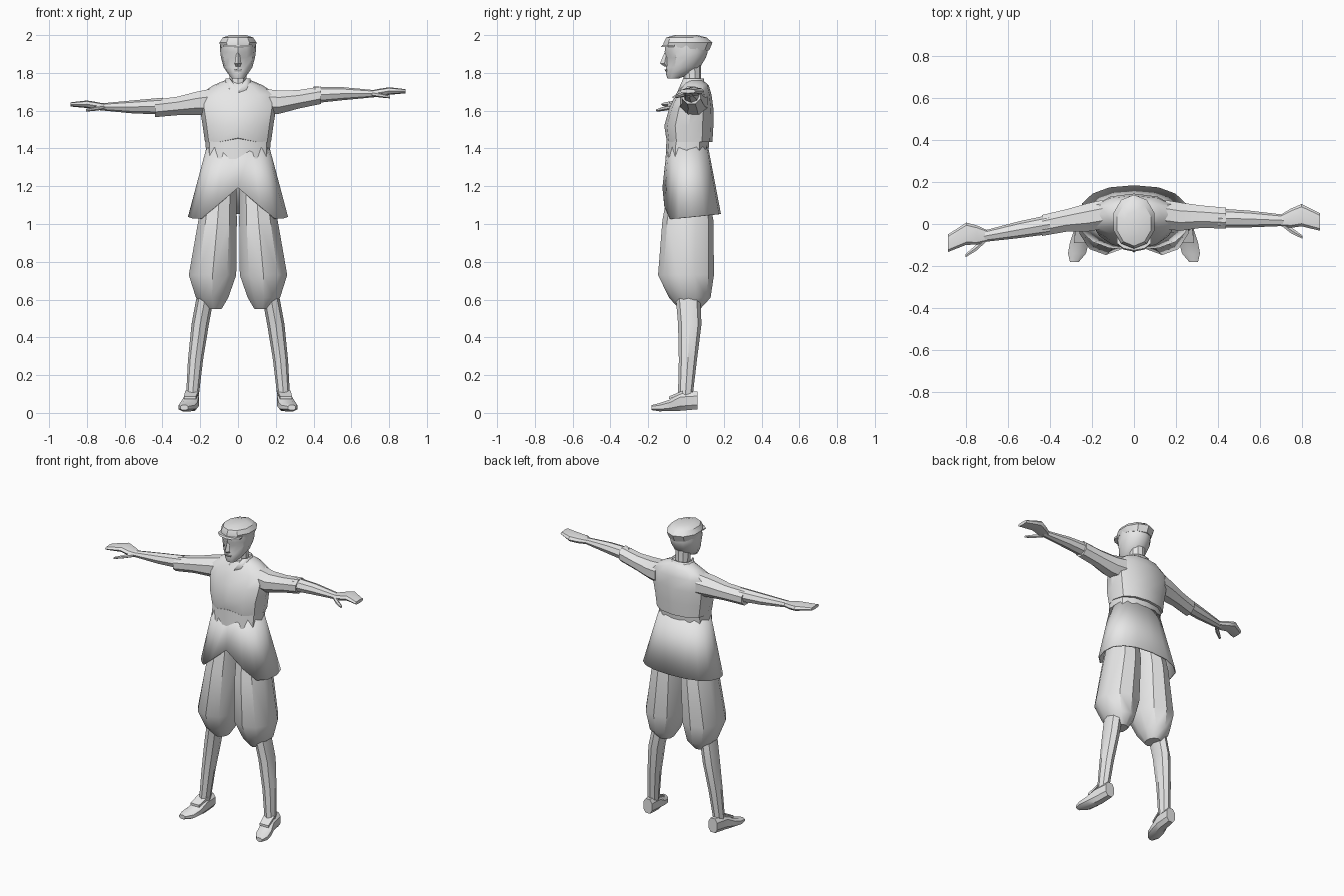
import bpy
import bmesh
import math
from mathutils import Vector

if "Cube" in bpy.data.objects:
    bpy.data.objects.remove(bpy.data.objects["Cube"], do_unlink=True)

GREY = (0.8, 0.8, 0.8, 1)
grey = bpy.data.materials.new("plain grey")
grey.use_nodes = True
grey.diffuse_color = GREY
grey.node_tree.nodes["Principled BSDF"].inputs["Base Color"].default_value = GREY


def spread(value, power):
    """Superellipse term: a power below one squares the outline."""
    return math.copysign(abs(value) ** power, value)


def loft(name, rings, axis="Z", sides=12, power=1.0, turn=0.0, caps=True,
         tweak=None, side=1, smooth=35):
    """Skin rings (x, y, z, radius, radius) stacked along an axis."""
    bm = bmesh.new()
    loops = []
    for x, y, z, ru, rv in rings:
        loop = []
        for i in range(sides):
            angle = math.tau * (i + turn) / sides - math.pi / 2
            u = ru * spread(math.cos(angle), power)
            v = rv * spread(math.sin(angle), power)
            offset = {"X": (0, u, v), "Y": (u, 0, v), "Z": (u, v, 0)}[axis]
            co = Vector((x, y, z)) + Vector(offset)
            if tweak:
                tweak(co)
            co.x *= side
            loop.append(bm.verts.new(co))
        loops.append(loop)
    for low, high in zip(loops, loops[1:]):
        for i in range(sides):
            j = (i + 1) % sides
            bm.faces.new((low[i], low[j], high[j], high[i]))
    if caps:
        bm.faces.new(loops[0])
        bm.faces.new(loops[-1])
    bmesh.ops.recalc_face_normals(bm, faces=bm.faces)
    mesh = bpy.data.meshes.new(name)
    bm.to_mesh(mesh)
    bm.free()
    mesh.materials.append(grey)
    obj = bpy.data.objects.new(name, mesh)
    bpy.context.collection.objects.link(obj)
    bpy.ops.object.select_all(action="DESELECT")
    obj.select_set(True)
    bpy.context.view_layer.objects.active = obj
    bpy.ops.object.shade_smooth_by_angle(angle=math.radians(smooth))
    return obj


def span(z, half_width, front, back):
    """Ring centred on x, given by its front and back."""
    return (0, (front + back) / 2, z, half_width, (back - front) / 2)


def thicken(obj, amount):
    solid = obj.modifiers.new("cloth thickness", "SOLIDIFY")
    solid.thickness = amount


# Jacket, with a lower edge that rises at the middle of the front
def jacket_edge(co):
    if co.z < 1.45 and abs(co.x) < 0.01 and co.y < 0:
        co.z += 0.02


loft("jacket", [
    span(1.435, 0.175, -0.105, 0.14),
    span(1.52, 0.187, -0.115, 0.145),
    span(1.61, 0.202, -0.09, 0.145),
    span(1.685, 0.205, -0.055, 0.135),
    span(1.735, 0.13, -0.02, 0.12),
    span(1.76, 0.07, 0.0, 0.09),
], power=0.85, tweak=jacket_edge)


# Waist sash, dipping towards the front
def sash_edge(co):
    if co.z < 1.42:
        co.z += 0.25 * co.y


loft("waist_sash", [
    span(1.37, 0.17, -0.108, 0.12),
    span(1.46, 0.172, -0.103, 0.125),
], power=0.85, tweak=sash_edge)


# Flared skirt of the tunic, notched at the front
def hem(co):
    if co.z < 1.1:
        co.z += 0.1 * co.y
        if co.y < 0:
            co.z += 0.17 * max(0, 1 - abs(co.x) / 0.2)


skirt = loft("tunic_skirt", [
    span(1.035, 0.265, -0.125, 0.185),
    span(1.42, 0.163, -0.1, 0.115),
], sides=16, power=0.85, caps=False, tweak=hem)
thicken(skirt, 0.008)

# Neck and open collar
loft("neck", [
    span(1.69, 0.055, -0.03, 0.085),
    span(1.75, 0.047, -0.012, 0.08),
    span(1.84, 0.05, -0.02, 0.08),
], sides=10)


def collar_opening(co):
    if co.y < 0.01 and abs(co.x) < 0.03:
        co.z = min(co.z, 1.715)


collar = loft("collar", [
    span(1.69, 0.072, -0.05, 0.1),
    span(1.77, 0.07, -0.025, 0.095),
], sides=10, power=0.85, caps=False, tweak=collar_opening)
thicken(collar, 0.008)


# Head with eye sockets pressed in
def eye_sockets(co):
    if 1.87 < co.z < 1.89 and co.y < -0.07 and abs(co.x) > 0.02:
        co.y += 0.018


loft("head", [
    span(1.77, 0.032, -0.098, -0.04),
    span(1.795, 0.053, -0.107, 0.03),
    span(1.83, 0.076, -0.105, 0.075),
    span(1.88, 0.09, -0.105, 0.105),
    span(1.91, 0.094, -0.113, 0.115),
    span(1.95, 0.094, -0.11, 0.115),
], tweak=eye_sockets)
loft("nose", [
    span(1.835, 0.012, -0.115, -0.09),
    span(1.85, 0.018, -0.138, -0.09),
    span(1.905, 0.008, -0.115, -0.09),
], sides=4)
loft("mouth", [
    span(1.808, 0.02, -0.108, -0.09),
    span(1.818, 0.024, -0.114, -0.09),
], sides=6)


# Flat cap and its short peak
def cap_rim(co):
    if co.z < 1.94:
        co.z -= 0.1 * co.y


loft("cap", [
    span(1.93, 0.094, -0.118, 0.122),
    span(1.96, 0.104, -0.118, 0.14),
    span(1.987, 0.085, -0.105, 0.11),
    span(2.0, 0.045, -0.06, 0.06),
], sides=10, tweak=cap_rim, smooth=30)
loft("cap_peak", [
    span(1.938, 0.082, -0.132, -0.03),
    span(1.948, 0.085, -0.125, -0.03),
], sides=10)


def arm(side, label):
    """The right arm hangs lower and swings further forward."""
    def pose(rings):
        if side > 0:
            return rings
        posed = []
        for x, y, z, ru, rv in rings:
            reach = max(0, x - 0.2)
            posed.append((x, y - 0.147 * reach, z - 0.07 * min(1, reach / 0.24), ru, rv))
        return posed

    def limb(part, rings, **options):
        loft(label + part, pose(rings), axis="X", side=side, **options)

    limb("sleeve", [
        (0.15, 0.045, 1.645, 0.075, 0.075),
        (0.22, 0.035, 1.645, 0.073, 0.066),
        (0.32, 0.035, 1.66, 0.058, 0.053),
        (0.44, 0.028, 1.682, 0.054, 0.05),
    ], sides=8, turn=0.5)
    limb("forearm", [
        (0.4, 0.028, 1.683, 0.046, 0.044),
        (0.55, 0.024, 1.69, 0.04, 0.035),
        (0.73, 0.017, 1.69, 0.026, 0.018),
    ], sides=8)
    limb("hand", [
        (0.7, 0.017, 1.69, 0.027, 0.016),
        (0.75, 0.028, 1.696, 0.046, 0.02),
        (0.8, 0.042, 1.704, 0.053, 0.02),
        (0.887, 0.01, 1.703, 0.042, 0.011),
    ], sides=8, power=0.8)
    limb("thumb", [
        (0.71, 0.0, 1.688, 0.015, 0.012),
        (0.75, -0.03, 1.682, 0.017, 0.012),
        (0.805, -0.063, 1.672, 0.009, 0.007),
    ], sides=6)


def leg(side, label):
    # Baggy breeches gathered below the knee
    loft(label + "breeches", [
        (0.095, 0.01, 1.2, 0.09, 0.1),
        (0.108, 0.01, 1.02, 0.107, 0.135),
        (0.135, 0.0, 0.73, 0.132, 0.148),
        (0.137, 0.02, 0.61, 0.09, 0.11),
        (0.13, 0.02, 0.55, 0.045, 0.055),
    ], sides=10, side=side)
    loft(label + "stocking", [
        (0.172, 0.01, 0.62, 0.046, 0.065),
        (0.2, 0.02, 0.47, 0.046, 0.062),
        (0.225, 0.01, 0.28, 0.04, 0.048),
        (0.243, -0.005, 0.07, 0.033, 0.038),
    ], sides=8, side=side)
    # Shoe with a raised tongue
    loft(label + "shoe", [
        (0.24, 0.06, 0.066, 0.034, 0.05),
        (0.247, -0.03, 0.06, 0.042, 0.052),
        (0.26, -0.085, 0.04, 0.048, 0.032),
        (0.272, -0.14, 0.03, 0.046, 0.023),
        (0.285, -0.182, 0.028, 0.022, 0.014),
    ], axis="Y", sides=8, power=0.8, turn=0.5, side=side)
    loft(label + "shoe_tongue", [
        (0.243, -0.015, 0.112, 0.05, 0.01),
        (0.255, -0.09, 0.08, 0.045, 0.01),
    ], axis="Y", sides=4, turn=0.5, side=side)


for direction, prefix in ((1, "left_"), (-1, "right_")):
    arm(direction, prefix)
    leg(direction, prefix)
